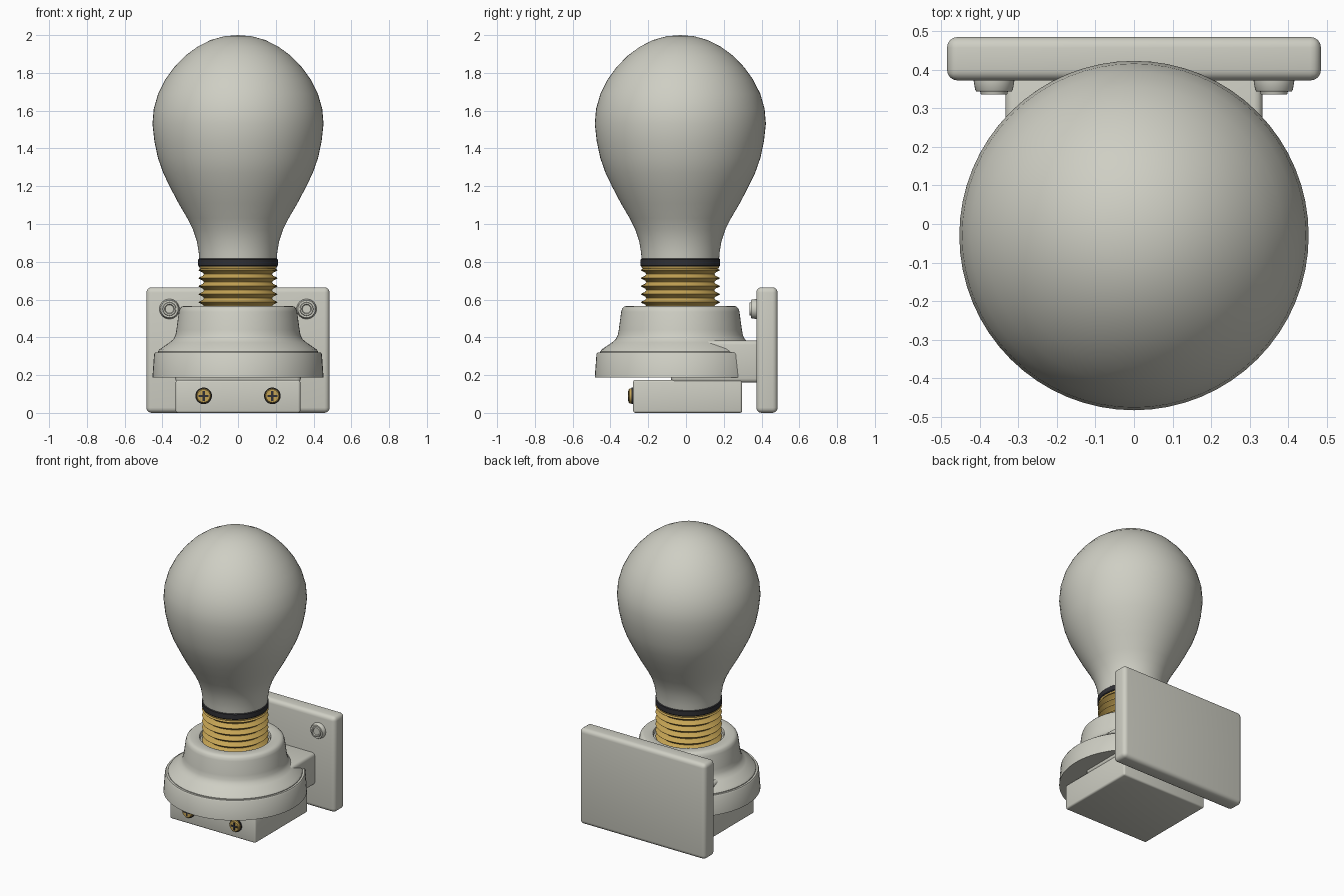
import bpy, bmesh, math
from mathutils import Matrix, Vector

cube = bpy.data.objects.get("Cube")
if cube:
    bpy.data.objects.remove(cube, do_unlink=True)


def material(name, rgb):
    m = bpy.data.materials.new(name)
    m.use_nodes = True
    m.diffuse_color = (*rgb, 1)
    m.node_tree.nodes["Principled BSDF"].inputs["Base Color"].default_value = (*rgb, 1)
    return m


GREY = material("warm_grey", (0.62, 0.62, 0.55))
BRASS = material("brass", (0.56, 0.37, 0.09))
BLACK = material("black", (0.03, 0.03, 0.035))
AXIS_Y = -0.03      # lamp axis


def finish(bm, name, mat, angle=35):
    bmesh.ops.recalc_face_normals(bm, faces=bm.faces)
    mesh = bpy.data.meshes.new(name)
    bm.to_mesh(mesh)
    bm.free()
    mesh.materials.append(mat)
    ob = bpy.data.objects.new(name, mesh)
    bpy.context.collection.objects.link(ob)
    bpy.ops.object.select_all(action="DESELECT")
    ob.select_set(True)
    bpy.context.view_layer.objects.active = ob
    bpy.ops.object.shade_smooth_by_angle(angle=math.radians(angle))
    return ob


def lathe(name, profile, mat, place=Matrix.Translation((0, AXIS_Y, 0)), steps=64, angle=35):
    """Spin a (radius, height) profile about z, then place it."""
    bm = bmesh.new()
    verts = [bm.verts.new((r, 0, z)) for r, z in profile]
    edges = [bm.edges.new(pair) for pair in zip(verts, verts[1:])]
    bmesh.ops.spin(bm, geom=verts + edges, cent=(0, 0, 0), axis=(0, 0, 1),
                   angle=math.tau, steps=steps, use_duplicate=False)
    bmesh.ops.remove_doubles(bm, verts=bm.verts, dist=0.0003)
    bm.transform(place)
    return finish(bm, name, mat, angle)


def box(name, low, high, mat, bevel=0.0, segments=3):
    low, high = Vector(low), Vector(high)
    bm = bmesh.new()
    bmesh.ops.create_cube(bm, size=1, matrix=Matrix.Translation((low + high) / 2)
                          @ Matrix.Diagonal((*(high - low), 1)))
    if bevel:
        bmesh.ops.bevel(bm, geom=list(bm.edges), offset=bevel, segments=segments,
                        profile=0.5, affect="EDGES")
    return finish(bm, name, mat)


def facing_front(x, y, z):
    """Place a spun part so that its axis points to the front."""
    return Matrix.Translation((x, y, z)) @ Matrix.Rotation(math.pi / 2, 4, "X")


# Wall plate, arm and terminal box
box("wall_plate", (-0.485, 0.372, 0), (0.485, 0.485, 0.665), GREY, 0.028, 4)
box("support_arm", (-0.333, -0.08, 0.16), (0.333, 0.39, 0.383), GREY, 0.022)
box("terminal_box", (-0.33, -0.28, 0), (0.33, 0.297, 0.175), GREY, 0.012)

# Socket skirt and body
lathe("socket_skirt", [(0, 0.188), (0.453, 0.188), (0.444, 0.312), (0.438, 0.321),
                       (0.425, 0.321), (0.42, 0.31), (0, 0.31)], GREY)
lathe("socket_body", [(0, 0.3), (0.424, 0.3), (0.424, 0.325), (0.415, 0.337),
                      (0.362, 0.373), (0.342, 0.39), (0.331, 0.412), (0.326, 0.44),
                      (0.313, 0.535), (0.307, 0.553), (0.297, 0.563), (0.282, 0.567),
                      (0.235, 0.567), (0.226, 0.563), (0.222, 0.555),
                      (0.222, 0.535), (0, 0.535)], GREY)

# Threaded cap: repeated ridges from one rounded ridge shape
ridges, pitch, bottom = 6, 0.0425, 0.522
thread = [(0, bottom)]
for i in range(ridges):
    for t, r in ((0, 0.18), (0.2, 0.186), (0.42, 0.206), (0.5, 0.209),
                 (0.58, 0.206), (0.8, 0.186)):
        thread.append((r, bottom + (i + t) * pitch))
thread += [(0.182, 0.777), (0, 0.777)]
lathe("threaded_cap", thread, BRASS, angle=50)
lathe("cap_collar", [(0, 0.765), (0.203, 0.765), (0.206, 0.777), (0, 0.777)], BRASS)
lathe("insulating_band", [(0, 0.775), (0.207, 0.775), (0.211, 0.78),
                          (0.211, 0.812), (0.205, 0.817), (0, 0.817)], BLACK)

# Glass bulb
lathe("bulb", [(0, 0.81), (0.205, 0.81), (0.208, 0.85), (0.218, 0.91), (0.238, 0.97),
               (0.268, 1.03), (0.315, 1.11), (0.357, 1.19), (0.396, 1.27),
               (0.424, 1.35), (0.443, 1.44), (0.453, 1.53), (0.446, 1.61),
               (0.423, 1.69), (0.385, 1.765), (0.338, 1.83), (0.28, 1.89),
               (0.215, 1.938), (0.145, 1.974), (0.072, 1.994), (0, 2.0)], GREY, angle=60)

for side, s in (("left", 1), ("right", -1)):
    # Mounting bolts on the plate
    lathe(side + "_mounting_bolt",
          [(0, -0.01), (0.053, -0.01), (0.053, 0), (0.049, 0.024), (0.046, 0.028),
           (0.036, 0.028), (0.034, 0.036), (0.026, 0.036), (0.022, 0.03), (0, 0.03)],
          GREY, facing_front(s * 0.363, 0.372, 0.55), 32)
    # Terminal screws with dark rim and cross slot
    x, z = s * 0.182, 0.09
    lathe(side + "_screw_rim", [(0, -0.005), (0.044, -0.005), (0.044, 0.008), (0, 0.008)],
          BLACK, facing_front(x, -0.28, z), 32)
    lathe(side + "_screw_head", [(0, 0), (0.039, 0), (0.039, 0.018), (0.034, 0.024), (0, 0.024)],
          BRASS, facing_front(x, -0.28, z), 32)
    for part, w, h in (("across", 0.026, 0.006), ("upright", 0.006, 0.026)):
        box(f"{side}_screw_slot_{part}", (x - w, -0.306, z - h), (x + w, -0.3, z + h), BLACK)
